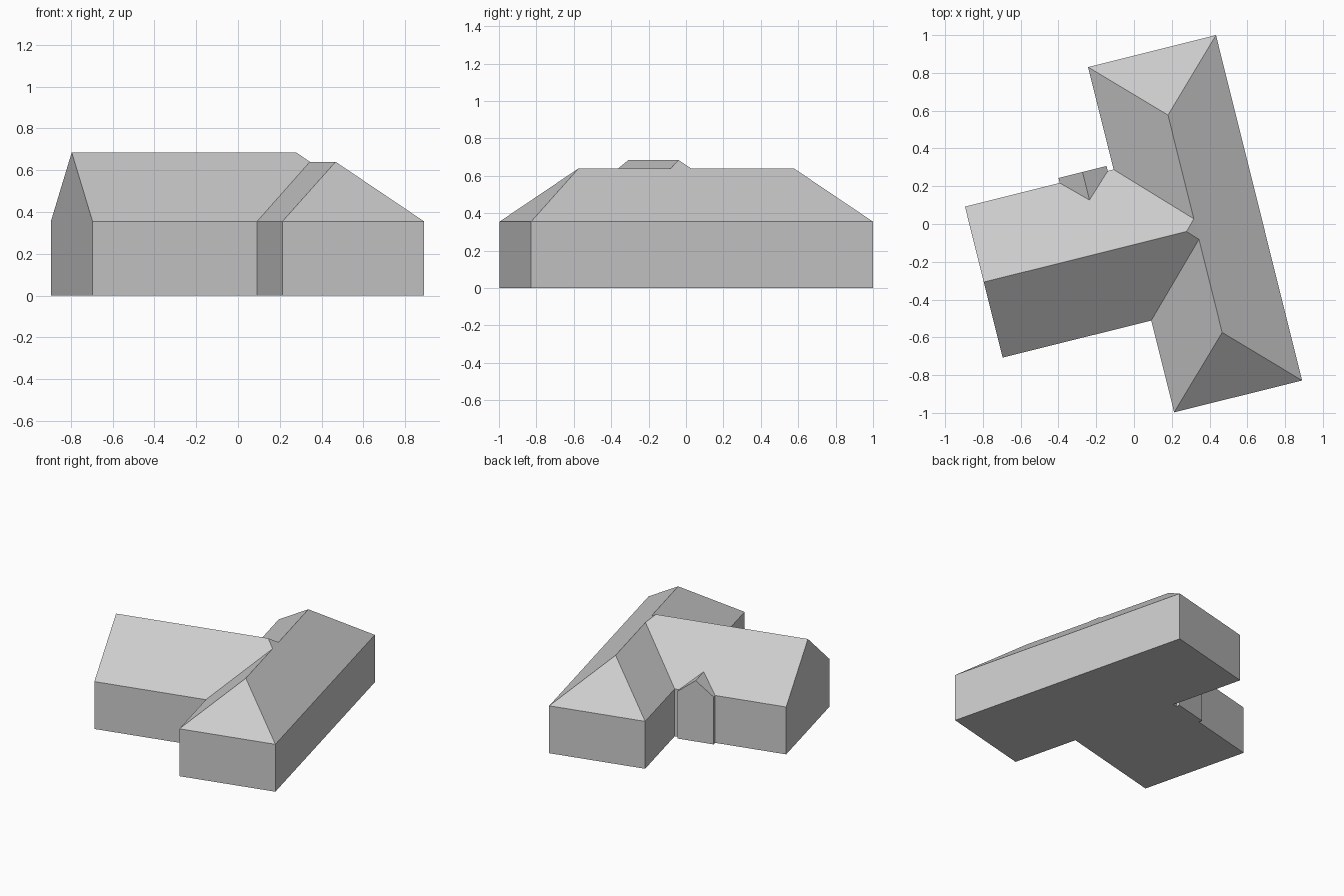
import bpy, bmesh
from math import radians
from mathutils import Matrix

cube = bpy.data.objects.get("Cube")
if cube:
    bpy.data.objects.remove(cube, do_unlink=True)

EAVE = 0.355
HIP_RIDGE = 0.64
WING_RIDGE = 0.685
TURN = Matrix.Rotation(radians(14), 4, 'Z')

grey = bpy.data.materials.new("plain grey")
grey.use_nodes = True
grey.diffuse_color = (0.6, 0.6, 0.6, 1)
bsdf = next(n for n in grey.node_tree.nodes if n.type == 'BSDF_PRINCIPLED')
bsdf.inputs["Base Color"].default_value = (0.6, 0.6, 0.6, 1)


def finish(name, bm, x, y, angle=0):
    """Place a part on the turned plan and link it to the scene."""
    bmesh.ops.remove_doubles(bm, verts=bm.verts, dist=1e-5)
    bmesh.ops.recalc_face_normals(bm, faces=bm.faces)
    place = Matrix.Translation((x, y, 0)) @ Matrix.Rotation(radians(angle), 4, 'Z')
    bm.transform(TURN @ place)
    mesh = bpy.data.meshes.new(name)
    bm.to_mesh(mesh)
    bm.free()
    mesh.materials.append(grey)
    bpy.context.collection.objects.link(bpy.data.objects.new(name, mesh))


def hip_block(name, x, y, half_w, half_l):
    """Rectangular walls under a roof hipped at both ends."""
    bm = bmesh.new()
    corners = [(-half_w, -half_l), (half_w, -half_l), (half_w, half_l), (-half_w, half_l)]
    base = [bm.verts.new((*c, 0)) for c in corners]
    top = [bm.verts.new((*c, EAVE)) for c in corners]
    south, north = [bm.verts.new((0, s * (half_l - half_w), HIP_RIDGE)) for s in (-1, 1)]
    bm.faces.new(base[::-1])
    for i in range(4):
        j = (i + 1) % 4
        bm.faces.new((base[i], base[j], top[j], top[i]))
    bm.faces.new((top[0], top[1], south))
    bm.faces.new((top[1], top[2], north, south))
    bm.faces.new((top[2], top[3], north))
    bm.faces.new((top[3], top[0], south, north))
    finish(name, bm, x, y)


def gable_wing(name, x, y, angle, half_w, wall_l, ridge, ridge_l, tip):
    """Gabled wing running inward along its local x, with valleys cut into the
    roof it joins; tip = (along, half width, height) of the clipped ridge end."""
    bm = bmesh.new()
    ridge_out = bm.verts.new((0, 0, ridge))
    ridge_in = bm.verts.new((ridge_l, 0, ridge))
    sides = []
    for s in (-1, 1):
        pts = [(0, s * half_w, 0), (0, s * half_w, EAVE),
               (wall_l, s * half_w, 0), (wall_l, s * half_w, EAVE),
               (tip[0], s * tip[1], tip[2])]
        sides.append([bm.verts.new(p) for p in pts])
    r, l = sides
    bm.faces.new((r[0], r[1], ridge_out, l[1], l[0]))      # gable wall
    bm.faces.new((r[0], l[0], l[2], r[2]))                 # floor
    bm.faces.new((r[0], r[2], r[3], r[1]))                 # side walls
    bm.faces.new((l[0], l[1], l[3], l[2]))
    bm.faces.new((r[1], r[3], r[4], ridge_in, ridge_out))  # roof slopes
    bm.faces.new((l[1], ridge_out, ridge_in, l[4], l[3]))
    if tip[1] > 0:
        bm.faces.new((r[4], l[4], ridge_in))               # clipped ridge end
    finish(name, bm, x, y, angle)


# Long hipped house
hip_block("main_house", 0.314, -0.077, 0.349, 0.942)

# Taller gabled wing, its ridge end clipped by the far roof slope
gable_wing("side_wing", -0.846, -0.106, 0, 0.412, 0.811,
           WING_RIDGE, 1.106, (1.16, 0.056, HIP_RIDGE))

# Small gabled porch on the back of the wing
gable_wing("back_porch", -0.198, 0.333, -90, 0.131, 0.027,
           0.456, 0.153, (0.153, 0, 0.456))
